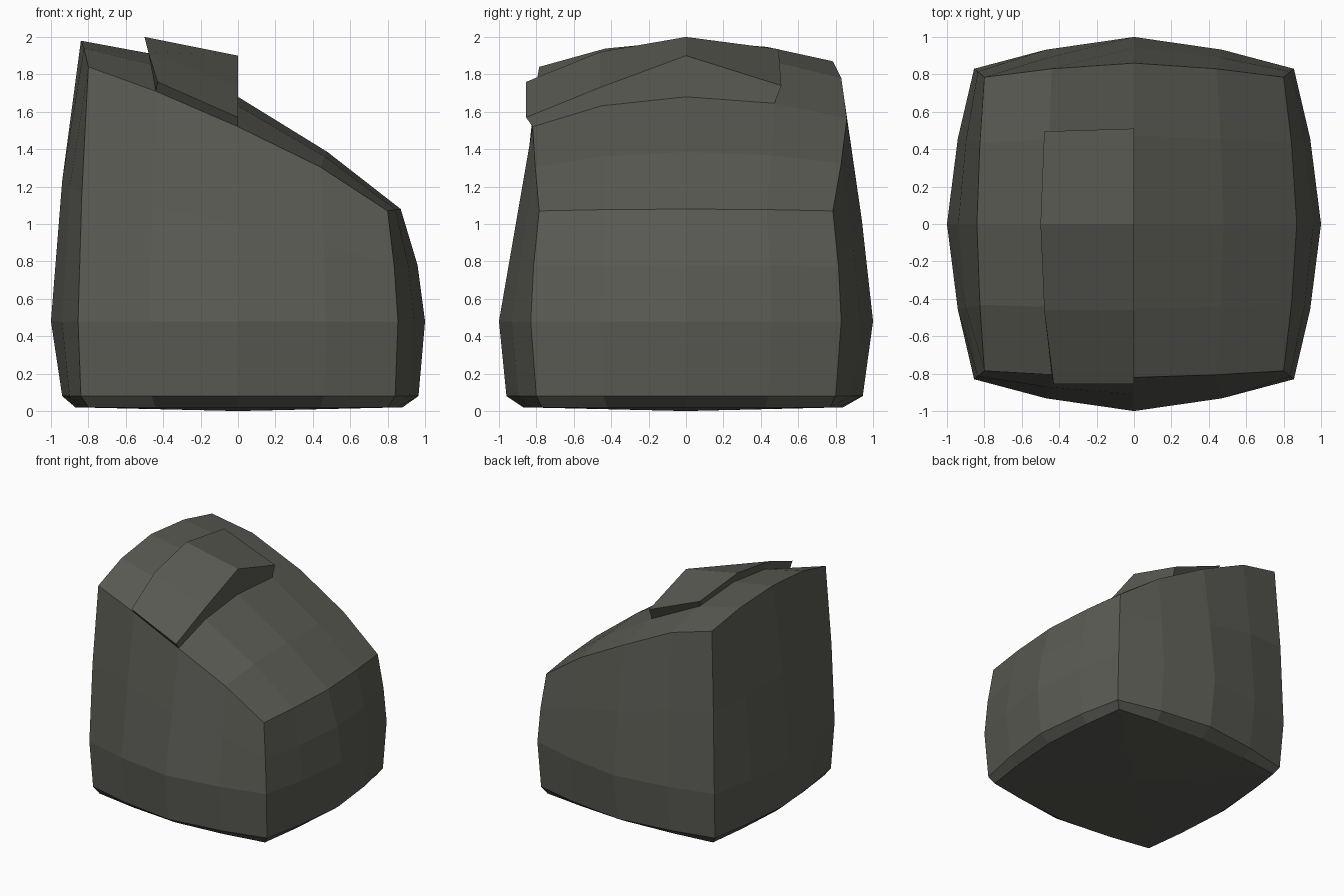
import bpy, bmesh

cube = bpy.data.objects.get("Cube")
if cube:
    bpy.data.objects.remove(cube, do_unlink=True)

mat = bpy.data.materials.new("dark olive grey")
mat.use_nodes = True
color = (0.105, 0.105, 0.09, 1)
mat.diffuse_color = color
mat.node_tree.nodes["Principled BSDF"].inputs["Base Color"].default_value = color

N = 5                              # grid points along each side
BULGE = (0, 0.6, 1, 0.6, 0)        # how far each grid line bows out
SPREAD = (-1, -0.55, 0, 0.55, 1)   # even position across the block


def make_object(name, bm):
    bmesh.ops.recalc_face_normals(bm, faces=bm.faces)
    mesh = bpy.data.meshes.new(name)
    bm.to_mesh(mesh)
    bm.free()
    mesh.materials.append(mat)
    obj = bpy.data.objects.new(name, mesh)
    bpy.context.collection.objects.link(obj)
    return obj


def plan(i, j, corner, left, right, front, back):
    """Position of a grid point in a square with bowed sides."""
    cx, cy = corner
    hx = cx + BULGE[j] * ((left if i < 2 else right) - cx)
    hy = cy + BULGE[i] * ((front if j < 2 else back) - cy)
    return SPREAD[i] * hx, SPREAD[j] * hy


# Sloping, domed top: ridge heights and their fall to the front and back
RIDGE = (1.98, 1.91, 1.68, 1.385, 1.08)
FALL_FRONT = (0.14, 0.2, 0.16, 0.08, 0.01)
FALL_BACK = (0.11, 0.13, 0.115, 0.06, 0.01)
FALL_SHARE = (1, 0.3, 0, 0.3, 1)


def top_point(i, j):
    x, y = plan(i, j, (0.8, 0.785), 0.84, 0.87, 0.82, 0.86)
    fall = FALL_FRONT if j < 2 else FALL_BACK
    return x, y, RIDGE[i] - FALL_SHARE[j] * fall[i]


# Perimeter of the grid, counter-clockwise
rim = ([(i, 0) for i in range(N - 1)] + [(N - 1, j) for j in range(N - 1)]
       + [(i, N - 1) for i in range(N - 1, 0, -1)]
       + [(0, j) for j in range(N - 1, 0, -1)])

# Body: stacked bowed rings, closed by the top grid and a shallow base
bm = bmesh.new()
grid = {(i, j): bm.verts.new(top_point(i, j)) for i in range(N) for j in range(N)}
for i in range(N - 1):
    for j in range(N - 1):
        bm.faces.new([grid[i, j], grid[i + 1, j], grid[i + 1, j + 1], grid[i, j + 1]])

levels = [
    (0.02, ((0.8, 0.77), 0.87, 0.88, 0.87, 0.84)),
    (0.08, ((0.84, 0.8), 0.94, 0.965, 0.96, 0.945)),
    (0.48, ((0.855, 0.83), 1.0, 1.0, 1.0, 1.0)),
    (None, ((0.835, 0.815), 0.94, 0.96, 0.91, 0.94)),
]
rings = []
for z, shape in levels:
    ring = []
    for i, j in rim:
        height = z if z is not None else (0.48 + top_point(i, j)[2]) / 2
        ring.append(bm.verts.new((*plan(i, j, *shape), height)))
    rings.append(ring)
rings.append([grid[p] for p in rim])
for low, high in zip(rings, rings[1:]):
    for k in range(len(rim)):
        n = (k + 1) % len(rim)
        bm.faces.new([low[k], low[n], high[n], high[k]])
base = bm.verts.new((0, 0, 0))
for k in range(len(rim)):
    bm.faces.new([base, rings[0][(k + 1) % len(rim)], rings[0][k]])
make_object("body", bm)

# Raised panel: a slab lifted off the top between the middle and one side
bm = bmesh.new()
rows = [  # y, outer x, outer z, inner z
    (-0.855, -0.43, 1.76, 1.57),
    (-0.46, -0.48, 1.92, 1.73),
    (0, -0.5, 2.0, 1.9),
    (0.495, -0.48, 1.935, 1.74),
]
sections = []
for j, (y, x, outer_z, inner_z) in enumerate(rows):
    foot_outer, foot_inner = top_point(1, j), top_point(2, j)
    inner_y = y + (0.015 if j == 3 else 0)
    sections.append([bm.verts.new(p) for p in (
        (x, y, outer_z), (0, inner_y, inner_z), foot_inner, foot_outer)])
for a, b in zip(sections, sections[1:]):
    for k in range(4):
        n = (k + 1) % 4
        bm.faces.new([a[k], a[n], b[n], b[k]])
bm.faces.new(sections[0])
bm.faces.new(sections[-1])
make_object("raised_panel", bm)
